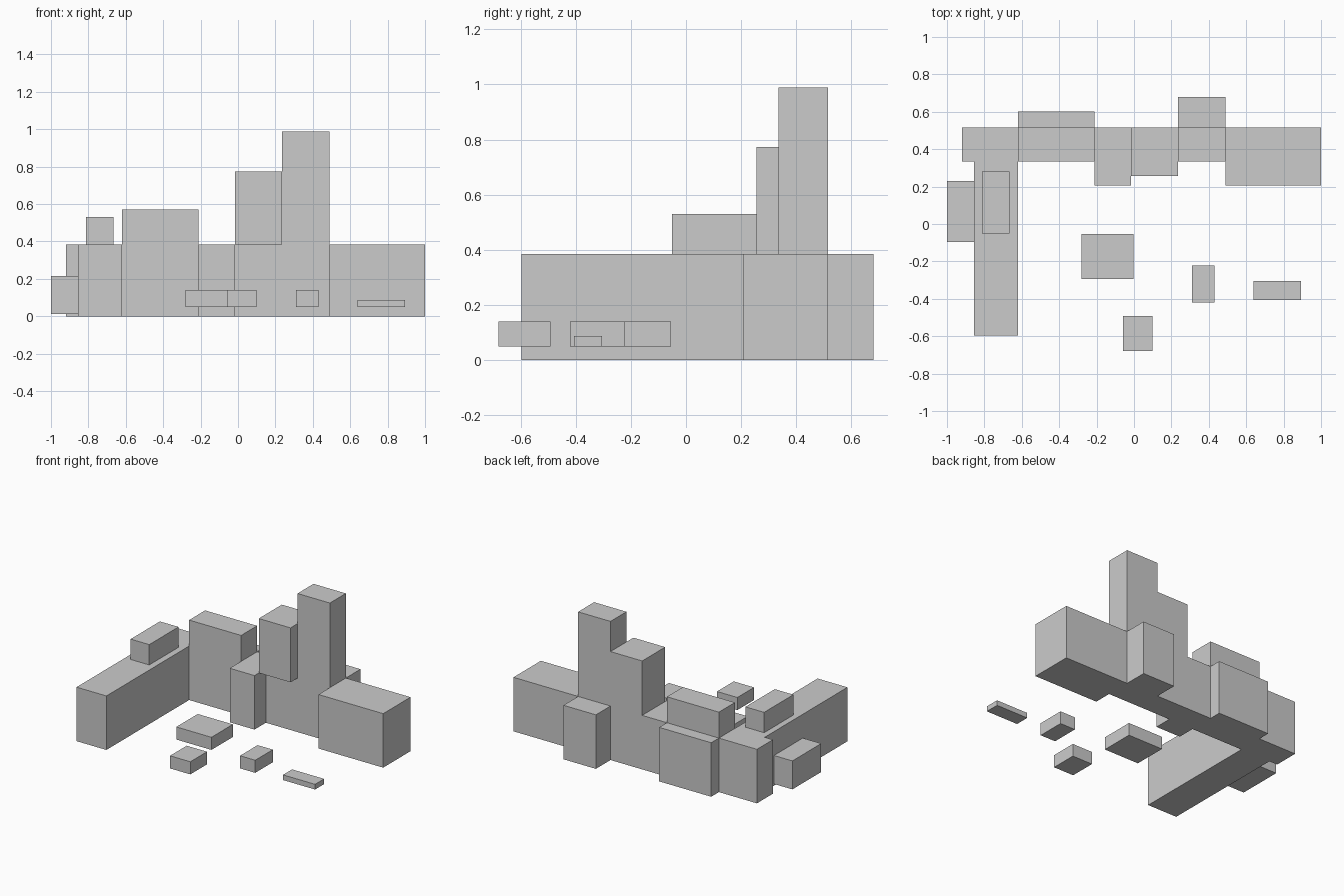
import bpy, bmesh
from mathutils import Vector

if "Cube" in bpy.data.objects:
    bpy.data.objects.remove(bpy.data.objects["Cube"])


def box(name, x, y, z):
    """Axis-aligned block from (min, max) ranges."""
    bm = bmesh.new()
    bmesh.ops.create_cube(bm, size=1)
    lo, hi = Vector((x[0], y[0], z[0])), Vector((x[1], y[1], z[1]))
    for v in bm.verts:
        v.co = [(lo[i] + hi[i]) / 2 + v.co[i] * (hi[i] - lo[i]) for i in range(3)]
    me = bpy.data.meshes.new(name)
    bm.to_mesh(me)
    bm.free()
    ob = bpy.data.objects.new(name, me)
    bpy.context.collection.objects.link(ob)
    return ob


# Height of the main wings, and the front/back lines of the rear range
H = 0.385
F, B = 0.335, 0.515

# L-shaped main building at wing height
box("rear_corner", (-0.92, -0.62), (F, B), (0, H))
box("side_wing", (-0.855, -0.62), (-0.597, F), (0, H))
box("entrance_bay", (-0.21, -0.015), (0.207, B), (0, H))
box("link_block", (-0.015, 0.235), (F, B), (0, H))
box("right_wing", (0.49, 1.0), (0.207, B), (0, H))

# Taller blocks and the overhanging block beside the tower
box("hall", (-0.62, -0.21), (F, B), (0, 0.57))
box("overhang_block", (-0.015, 0.235), (0.256, B), (H, 0.773))
box("tower", (0.235, 0.49), (F, B), (0, 0.988))

# Rear projections
box("hall_annex", (-0.62, -0.21), (B, 0.602), (0, H))
box("tower_annex", (0.235, 0.49), (B, 0.68), (0, H))

# Side wing additions
box("side_porch", (-1.0, -0.855), (-0.095, 0.23), (0.012, 0.215))
box("roof_room", (-0.812, -0.665), (-0.05, 0.28), (H, 0.53))

# Detached courtyard blocks, floating slightly
courtyard = [
    ((-0.28, -0.003), (-0.295, -0.054), 0.14),
    ((-0.06, 0.10), (-0.68, -0.492), 0.14),
    ((0.31, 0.43), (-0.42, -0.222), 0.14),
    ((0.64, 0.893), (-0.407, -0.305), 0.087),
]
for i, (x, y, top) in enumerate(courtyard):
    box(f"courtyard_block_{i + 1}", x, y, (0.05, top))
